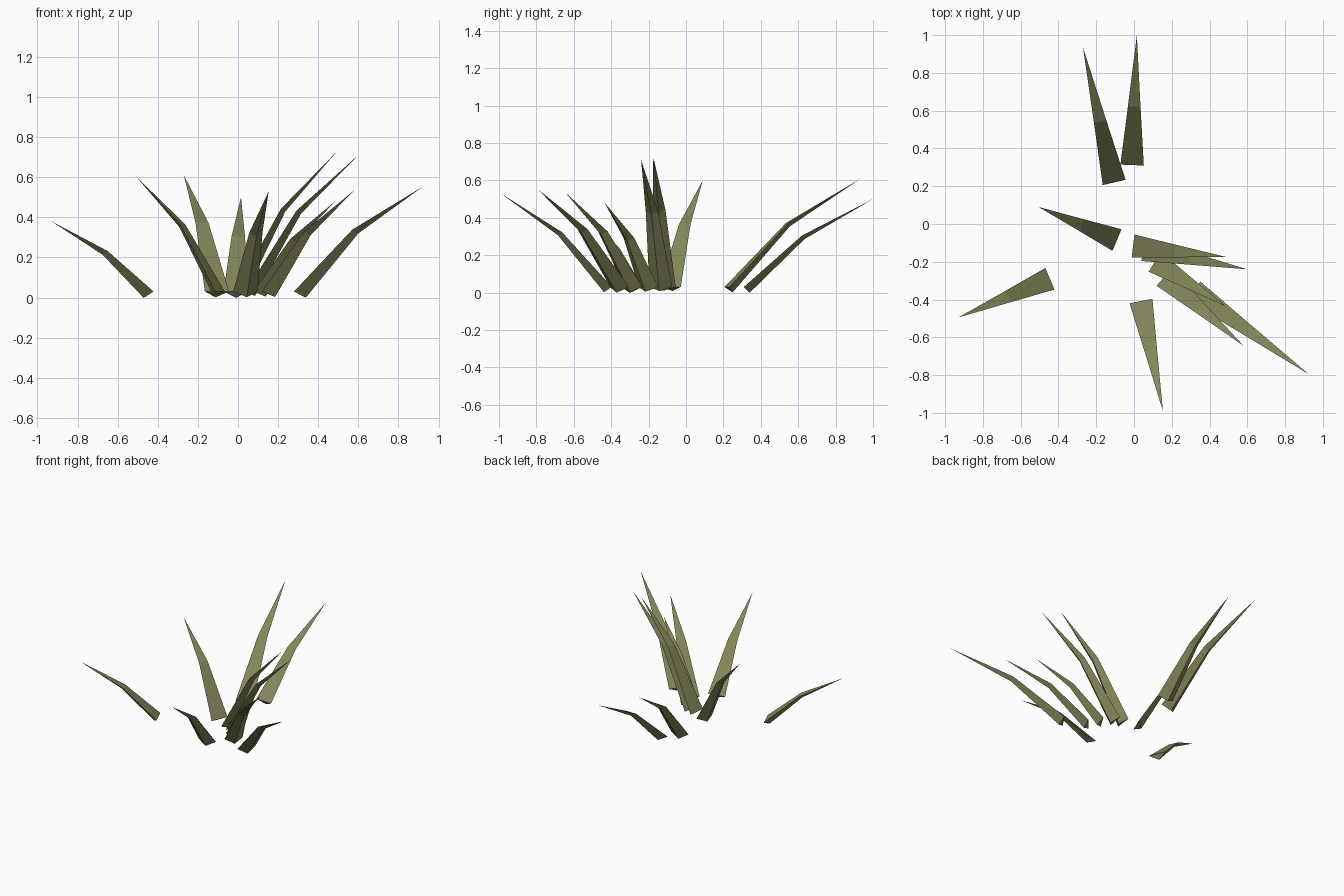
import bpy
import bmesh
from mathutils import Vector

if "Cube" in bpy.data.objects:
    bpy.data.objects.remove(bpy.data.objects["Cube"])

# Olive leaf material
olive = bpy.data.materials.new("olive_leaf")
olive.diffuse_color = (0.23, 0.24, 0.10, 1)
olive.use_nodes = True
olive.node_tree.nodes["Principled BSDF"].inputs["Base Color"].default_value = olive.diffuse_color

WIDTH, DEPTH, BASE_Z = 0.124, 0.042, 0.03

# Each blade: base x, base y, tip x, tip y, tip z
BLADES = [
    (-0.105, 0.22, -0.27, 0.935, 0.61),
    (-0.01, 0.312, 0.015, 1.0, 0.50),
    (-0.09, -0.085, -0.505, 0.09, 0.60),
    (-0.445, -0.29, -0.93, -0.495, 0.38),
    (0.037, -0.408, 0.153, -0.99, 0.53),
    (-0.005, -0.117, 0.49, -0.175, 0.725),
    (0.05, -0.135, 0.60, -0.24, 0.71),
    (0.11, -0.20, 0.485, -0.435, 0.48),
    (0.16, -0.28, 0.58, -0.645, 0.535),
    (0.315, -0.355, 0.925, -0.795, 0.555),
]


def ring(bm, centre, along, side, scale):
    """Flat-topped triangular section with a keel underneath."""
    down = along.cross(side).normalized()
    if down.z > 0:
        down = -down
    half = side * WIDTH / 2 * scale
    return [bm.verts.new(p) for p in
            (centre - half, centre + half, centre + down * DEPTH * scale)]


def blade(name, bx, by, tx, ty, tz):
    base = Vector((bx, by, BASE_Z))
    tip = Vector((tx, ty, tz))
    mid = base.lerp(tip, 0.45)
    mid.z = tz * 0.61
    side = Vector((-(ty - by), tx - bx, 0)).normalized()
    bm = bmesh.new()
    low = ring(bm, base, mid - base, side, 1.0)
    high = ring(bm, mid, tip - base, side, 0.54)
    point = bm.verts.new(tip)
    bm.faces.new(low)
    for i in range(3):
        j = (i + 1) % 3
        bm.faces.new((low[i], low[j], high[j], high[i]))
        bm.faces.new((high[i], high[j], point))
    bmesh.ops.recalc_face_normals(bm, faces=bm.faces)
    mesh = bpy.data.meshes.new(name)
    bm.to_mesh(mesh)
    bm.free()
    mesh.materials.append(olive)
    bpy.context.collection.objects.link(bpy.data.objects.new(name, mesh))


# Grass blades
for n, spec in enumerate(BLADES, 1):
    blade(f"grass_blade_{n}", *spec)
